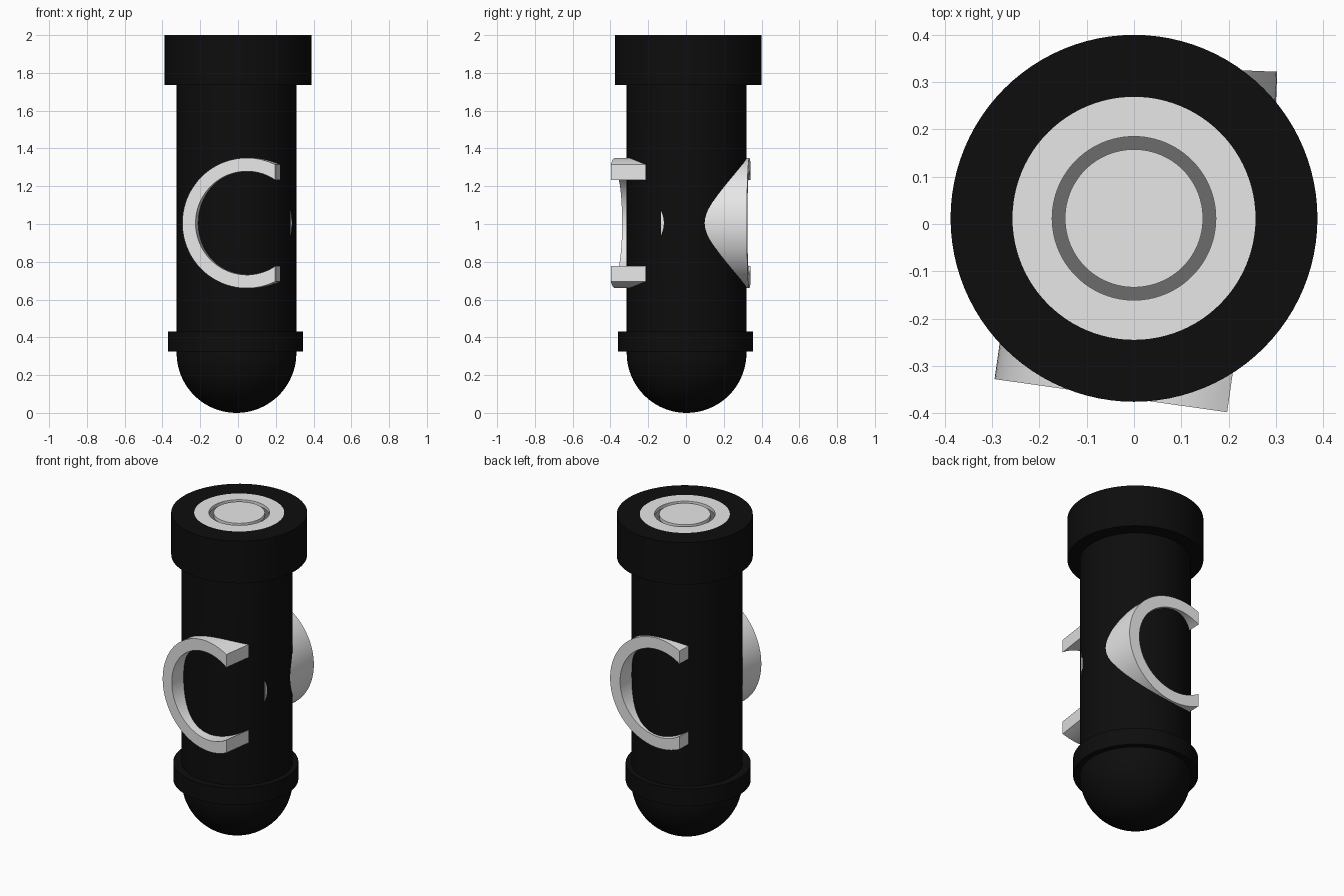
import bpy, math
from mathutils import Vector

if "Cube" in bpy.data.objects:
    bpy.data.objects.remove(bpy.data.objects["Cube"])


def material(name, v):
    m = bpy.data.materials.new(name)
    m.diffuse_color = (v, v, v, 1)
    m.use_nodes = True
    m.node_tree.nodes["Principled BSDF"].inputs["Base Color"].default_value = m.diffuse_color
    return m


BLACK = material("black", 0.004)
WHITE = material("light grey", 0.8)
GREY = material("mid grey", 0.15)


def make(name, verts, faces, mat):
    me = bpy.data.meshes.new(name)
    me.from_pydata(verts, [], faces)
    me.materials.append(mat)
    ob = bpy.data.objects.new(name, me)
    bpy.context.collection.objects.link(ob)
    bpy.ops.object.select_all(action='DESELECT')
    ob.select_set(True)
    bpy.context.view_layer.objects.active = ob
    bpy.ops.object.mode_set(mode='EDIT')
    bpy.ops.mesh.select_all(action='SELECT')
    bpy.ops.mesh.remove_doubles(threshold=1e-5)
    bpy.ops.mesh.normals_make_consistent(inside=False)
    bpy.ops.object.mode_set(mode='OBJECT')
    bpy.ops.object.shade_smooth_by_angle(angle=math.radians(35))
    return ob


def lathe(name, profile, centre, mat, closed=False, n=96):
    """Spin (radius, z) points round a vertical axis."""
    verts, faces, k = [], [], len(profile)
    for i in range(n):
        a = 2 * math.pi * i / n
        verts += [(centre[0] + r * math.cos(a), centre[1] + r * math.sin(a), z)
                  for r, z in profile]
    for i in range(n):
        j = (i + 1) % n
        for p in range(k if closed else k - 1):
            q = (p + 1) % k
            faces.append((i * k + p, j * k + p, j * k + q, i * k + q))
    return make(name, verts, faces, mat)


def c_bracket(name, corner, along, inward, depth, n=64):
    """C-shaped prism, from its closed-side outer corner along its face."""
    u, d = Vector((*along, 0)).normalized(), Vector((*inward, 0)).normalized()
    ro, ri, length, zc = 0.345, 0.274, 0.497, 1.005
    c = Vector((*corner, zc)) + u * ro
    cut = length - ro
    ao, ai = math.acos(cut / ro), math.acos(cut / ri)
    verts, faces = [], []
    for i in range(n + 1):
        t = i / n
        for r, a0 in ((ro, ao), (ri, ai)):
            a = a0 + (2 * math.pi - 2 * a0) * t
            p = c + u * (r * math.cos(a)) + Vector((0, 0, r * math.sin(a)))
            verts += [p, p + d * depth]
    for i in range(n):
        a, b = 4 * i, 4 * i + 4
        for p, q in ((0, 1), (1, 3), (3, 2), (2, 0)):
            faces.append((a + p, b + p, b + q, a + q))
    e = 4 * n
    faces += [(0, 1, 3, 2), (e, e + 2, e + 3, e + 1)]
    return make(name, verts, faces, WHITE)


# Round-bottomed tube body
R = 0.317
dome = [(R * math.sin(a), R - R * math.cos(a))
        for a in (math.pi / 2 * i / 20 for i in range(21))]
lathe("tube_body", dome + [(R, 1.76), (0, 1.76)], (-0.008, 0.003), BLACK)

# Lower collar
lathe("lower_collar", [(0.3, 0.325), (0.357, 0.325), (0.357, 0.432), (0.3, 0.432)],
      (-0.014, -0.002), BLACK, closed=True)

# Top cap with a flush light disc, grooved down to a grey ring
TOP = (0, 0.012)
lathe("top_cap", [(0.257, 1.735), (0.388, 1.735), (0.388, 2.0), (0.257, 2.0)],
      TOP, BLACK, closed=True)
lathe("top_disc", [(0, 1.96), (0.257, 1.96), (0.257, 2.0), (0.173, 2.0), (0.173, 1.975),
                   (0.146, 1.975), (0.146, 2.0), (0, 2.0)], TOP, WHITE)
lathe("groove_ring", [(0.146, 1.97), (0.173, 1.97), (0.173, 1.98), (0.146, 1.98)],
      TOP, GREY, closed=True)

# C-shaped brackets at front and back
c_bracket("front_bracket", (-0.295, -0.328), (0.99, -0.141), (0.141, 0.99), 0.187)
c_bracket("back_bracket", (0.303, 0.322), (-0.999, 0.04), (-0.04, -0.999), 0.455)
